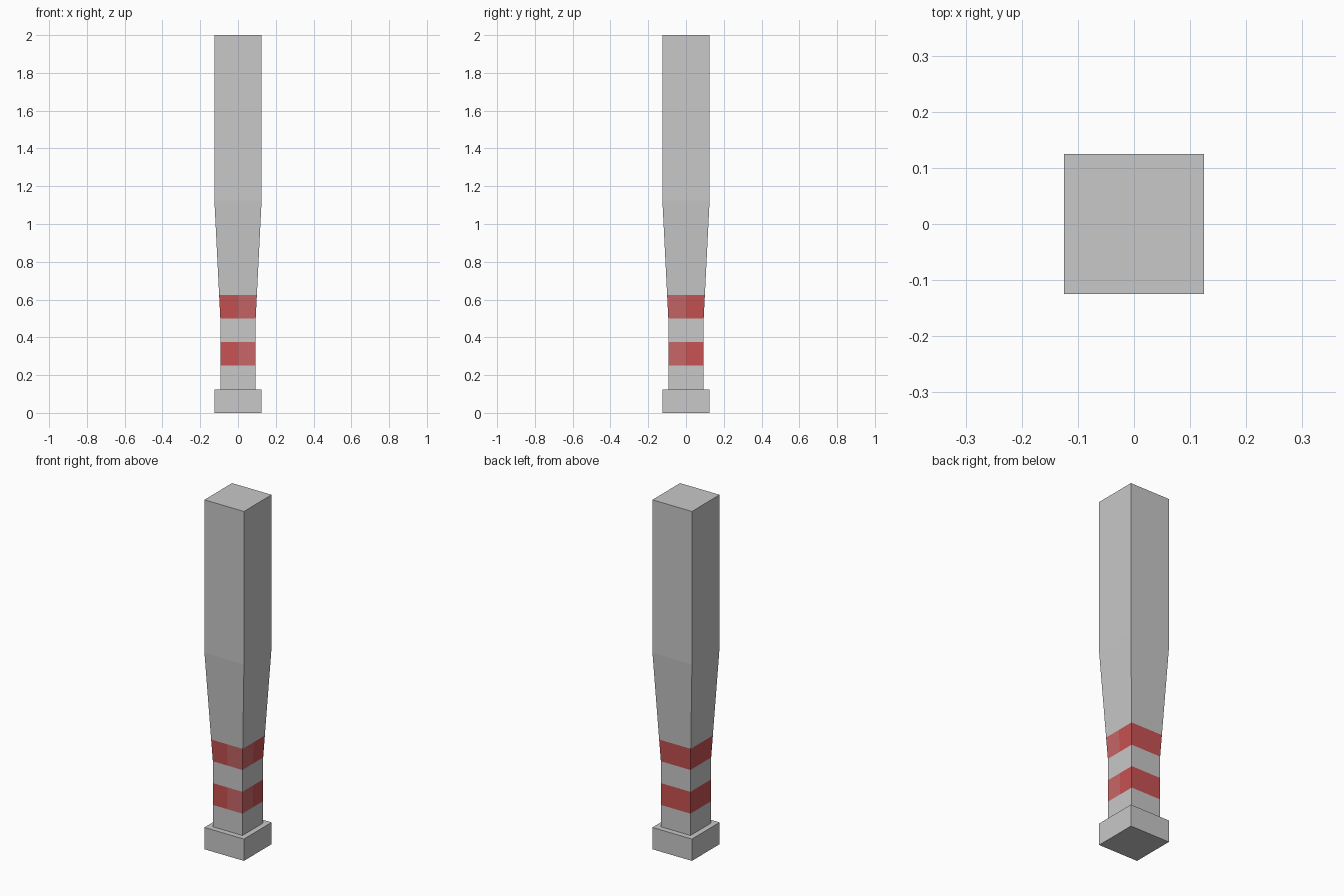
import bpy, bmesh

if "Cube" in bpy.data.objects:
    bpy.data.objects.remove(bpy.data.objects["Cube"])


def srgb(v):
    v /= 255
    return ((v + 0.055) / 1.055) ** 2.4


def material(name, r, g, b):
    m = bpy.data.materials.new(name)
    m.diffuse_color = (srgb(r), srgb(g), srgb(b), 1)
    m.use_nodes = True
    m.node_tree.nodes["Principled BSDF"].inputs["Base Color"].default_value = m.diffuse_color
    return m


grey = material("light grey", 200, 200, 200)
red = material("red", 200, 82, 82)
faded = material("faded red", 200, 102, 102)


def square_loft(name, rings):
    """Stack square rings (height, half width), each with mid-side points."""
    bm = bmesh.new()
    outline = [(-1, -1), (0, -1), (1, -1), (1, 0), (1, 1), (0, 1), (-1, 1), (-1, 0)]
    loops = [[bm.verts.new((x * w, y * w, z)) for x, y in outline] for z, w in rings]
    for low, high in zip(loops, loops[1:]):
        for i in range(8):
            j = (i + 1) % 8
            bm.faces.new((low[i], low[j], high[j], high[i]))
    bm.faces.new(loops[0][::-1])
    bm.faces.new(loops[-1])
    # Two grip bands, faded on the front right corner
    for f in bm.faces:
        c = f.calc_center_median()
        if 0.25 < c.z < 0.375 or 0.5 < c.z < 0.625:
            f.material_index = 2 if c.x > 0.01 and c.y < -0.01 else 1
    mesh = bpy.data.meshes.new(name)
    bm.to_mesh(mesh)
    bm.free()
    for m in (grey, red, faded):
        mesh.materials.append(m)
    ob = bpy.data.objects.new(name, mesh)
    bpy.context.collection.objects.link(ob)
    return ob


# End knob
square_loft("knob", [(0, 0.125), (0.125, 0.125)])

# Handle, taper and barrel
GRIP, BARREL = 0.09375, 0.125
at_band_top = GRIP + (BARREL - GRIP) * 0.2
square_loft("shaft", [(0.125, GRIP), (0.25, GRIP), (0.375, GRIP), (0.5, GRIP),
                      (0.625, at_band_top), (1.125, BARREL), (2.0, BARREL)])
